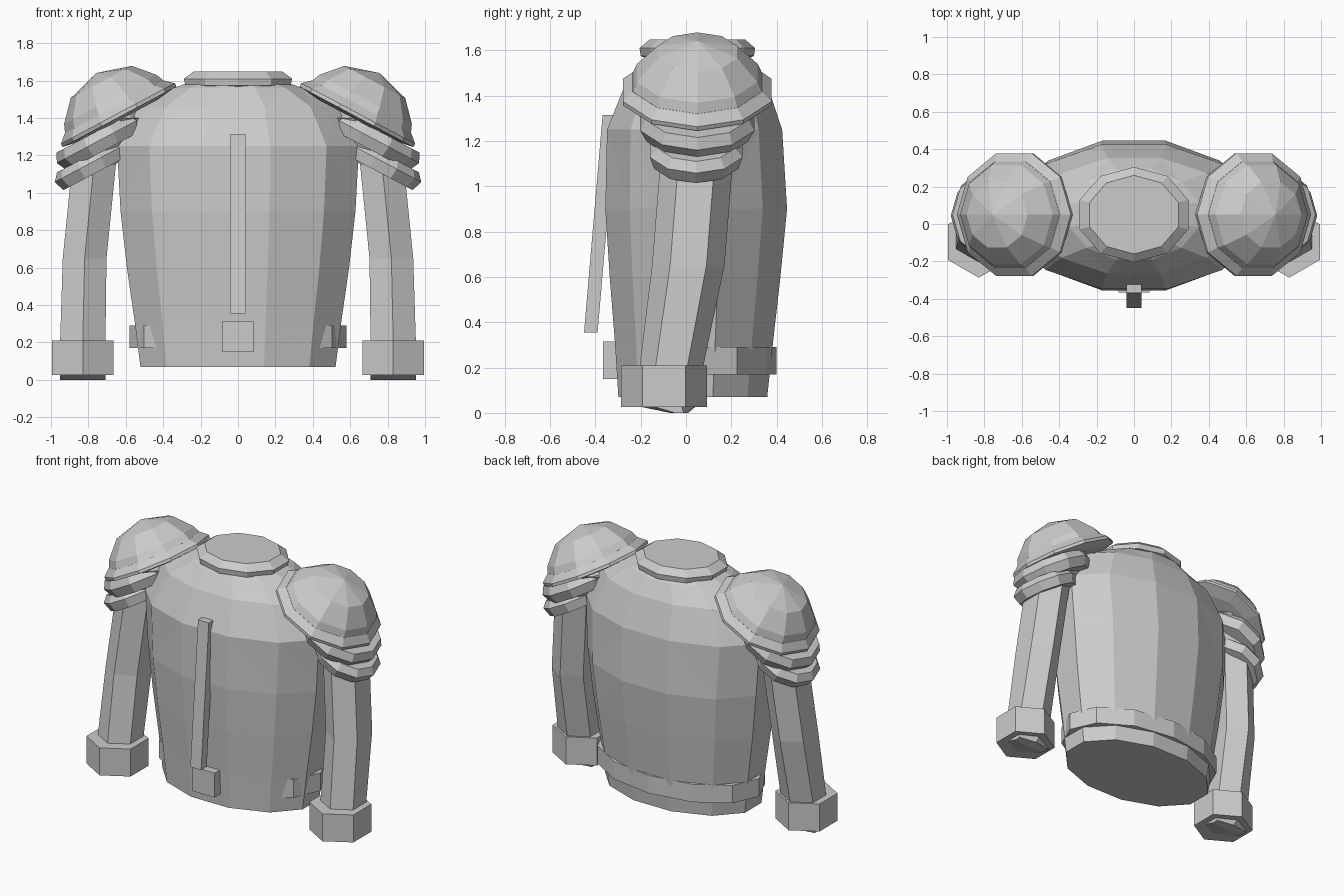
import bpy, bmesh
from math import sin, cos, radians, pi
from mathutils import Matrix

if "Cube" in bpy.data.objects:
    bpy.data.objects.remove(bpy.data.objects["Cube"])


def loft(name, rings, sides, offset=0.0, mirror=False, matrix=None):
    """Closed solid through elliptical rings (cx, cy, z, rx, ry)."""
    bm = bmesh.new()
    loops = []
    for cx, cy, z, rx, ry in rings:
        loop = []
        for i in range(sides):
            a = 2 * pi * i / sides + radians(offset)
            loop.append(bm.verts.new((cx + rx * cos(a), cy + ry * sin(a), z)))
        loops.append(loop)
    for lo, hi in zip(loops, loops[1:]):
        for i in range(sides):
            j = (i + 1) % sides
            bm.faces.new((lo[i], lo[j], hi[j], hi[i]))
    bm.faces.new(loops[0])
    bm.faces.new(loops[-1])
    if matrix:
        bm.transform(matrix)
    bmesh.ops.remove_doubles(bm, verts=bm.verts, dist=0.0005)
    bmesh.ops.recalc_face_normals(bm, faces=bm.faces)
    mesh = bpy.data.meshes.new(name)
    bm.to_mesh(mesh)
    bm.free()
    obj = bpy.data.objects.new(name, mesh)
    bpy.context.collection.objects.link(obj)
    if mirror:
        mod = obj.modifiers.new("mirror", 'MIRROR')
        mod.use_mirror_merge = False
    return obj


def tilted(name, profile, sides, centre, tilt, offset=0.0):
    """Mirrored lathe of (radius, height) points, leaning outward by tilt."""
    m = Matrix.Translation(centre) @ Matrix.Rotation(radians(tilt), 4, 'Y')
    return loft(name, [(0, 0, h, r, r) for r, h in profile], sides, offset, True, m)


def box(name, lower, upper):
    """Slab from two (cy, z, half_x, half_y) sections."""
    k = 2 ** 0.5
    return loft(name, [(0, y, z, hx * k, hy * k) for y, z, hx, hy in (lower, upper)], 4, 45)


# Padded torso
torso = loft("torso", [
    (0, .03, .07, .54, .34), (0, .035, .30, .57, .36), (0, .04, .60, .615, .39),
    (0, .045, .90, .65, .415), (0, .038, 1.25, .67, .40),
    (0, .045, 1.46, .55, .32), (0, .05, 1.56, .36, .25), (0, .05, 1.60, .24, .21)], 12, 15)
torso.modifiers.new("facets", 'TRIANGULATE')

# Neck collar
loft("collar", [(0, .05, 1.555, .23, .20), (0, .05, 1.575, .295, .25),
                (0, .05, 1.61, .305, .255), (0, .05, 1.648, .25, .21)], 10, 18)

# Belt, buckle and front closure strip
loft("belt", [(0, .05, .17, .58, .35), (0, .05, .29, .58, .35)], 12)
box("buckle", (-.325, .15, .083, .042), (-.325, .315, .083, .042))
box("front_strip", (-.42, .355, .04, .03), (-.338, 1.315, .04, .03))

# Sleeves and cuffs
loft("sleeve", [(.83, -.03, 0, .14, .04), (.83, -.085, .03, .14, .13),
                (.83, -.065, .20, .14, .14), (.82, .01, .65, .135, .16),
                (.77, .05, 1.15, .135, .16), (.62, .05, 1.40, .17, .19)], 6, 30, True)
loft("cuff", [(.83, -.097, .025, .19, .19), (.83, -.097, .21, .19, .19)], 6, 30, True)

# Shoulder dome with flared rim
tilted("shoulder_dome", [(.30, -.02), (.305, .03), (.28, .09), (.185, .195), (0, .25)],
       10, (.64, .05, 1.42), 28)
tilted("shoulder_rim", [(.25, -.03), (.345, -.015), (.345, .005), (.30, .045)],
       10, (.64, .05, 1.42), 28)

# Overlapping plates below the dome
tilted("upper_plate", [(.20, -.05), (.235, -.05), (.265, .01), (.24, .06)],
       10, (.73, .05, 1.275), 28)
tilted("lower_plate", [(.16, -.05), (.195, -.05), (.215, .01), (.18, .05)],
       10, (.785, .045, 1.15), 28)
